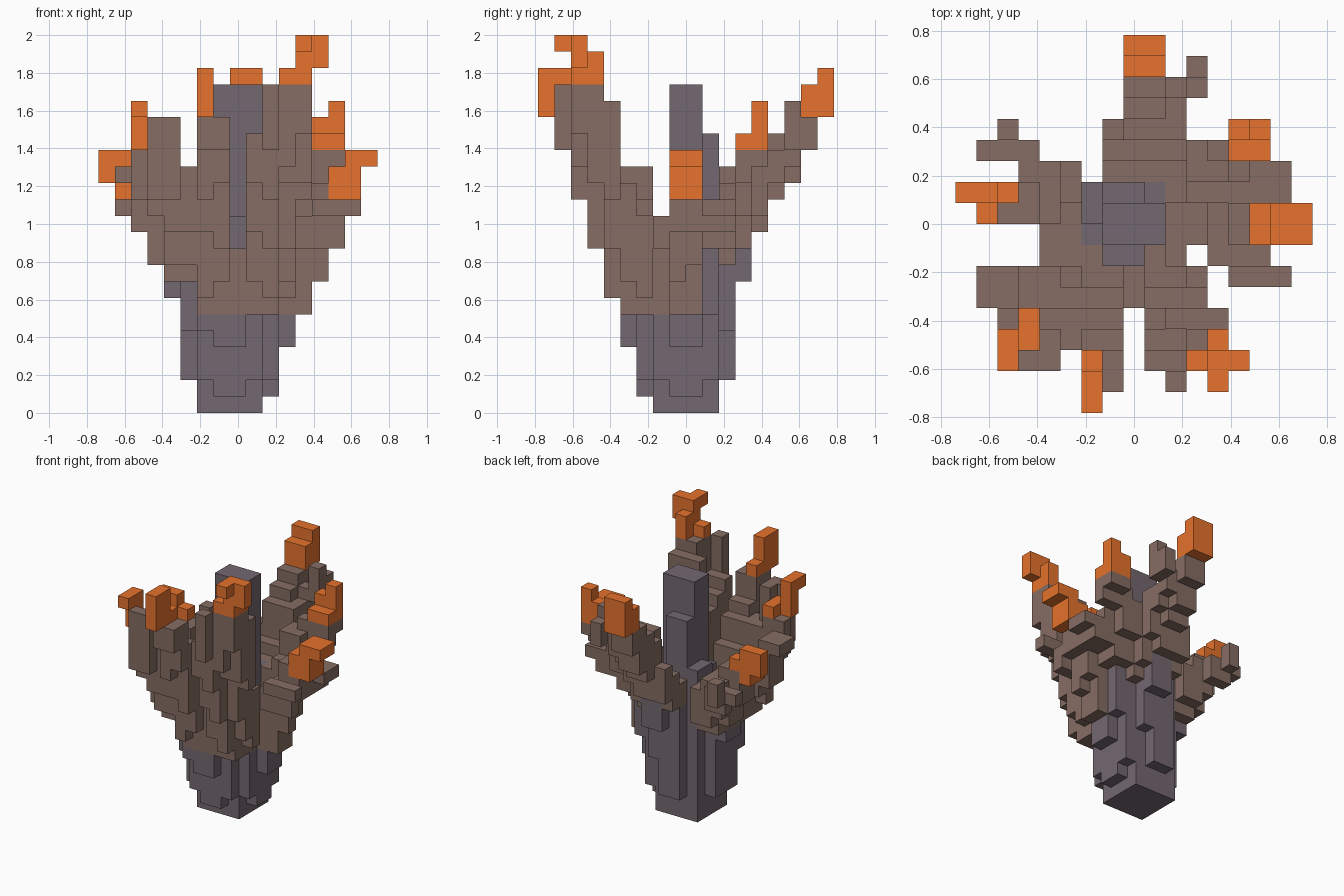
import bpy
import bmesh
from mathutils import Vector

if "Cube" in bpy.data.objects:
    bpy.data.objects.remove(bpy.data.objects["Cube"], do_unlink=True)

UNIT = 2 / 23                       # edge of one block
ORIGIN = Vector((-8.5, -9, 0))      # grid corner, in blocks


def make_material(name, colour):
    mat = bpy.data.materials.new(name)
    mat.use_nodes = True
    mat.diffuse_color = (*colour, 1)
    mat.node_tree.nodes["Principled BSDF"].inputs["Base Color"].default_value = (*colour, 1)
    return mat


grey = make_material("grey stone", (0.173, 0.136, 0.161))
brown = make_material("brown bark", (0.240, 0.153, 0.126))
orange = make_material("orange tip", (0.790, 0.170, 0.026))

owner = {}       # which part fills each block of the grid
materials = {}


def part(name, mat, *boxes):
    """Fill the grid with boxes: corner (x, y, z), then size (x, y, z)."""
    materials[name] = mat
    for x, y, z, w, d, h in boxes:
        for i in range(x, x + w):
            for j in range(y, y + d):
                for k in range(z, z + h):
                    owner[i, j, k] = name


# Limbs, from the trunk outwards
part("front_left_limb", brown,
     (5, 5, 8, 2, 1, 5), (5, 6, 8, 1, 1, 4), (4, 5, 8, 1, 2, 5),
     (3, 5, 9, 1, 1, 4), (3, 6, 10, 1, 1, 3), (4, 3, 11, 2, 2, 4),
     (4, 4, 9, 2, 1, 4), (3, 2, 13, 2, 1, 5), (4, 3, 13, 1, 1, 5),
     (3, 3, 12, 1, 2, 4), (2, 4, 13, 1, 1, 3), (2, 5, 11, 1, 2, 3),
     (1, 5, 14, 2, 2, 1))
part("front_limb", brown,
     (6, 5, 6, 3, 2, 4), (6, 5, 10, 2, 1, 3), (6, 6, 10, 2, 1, 1),
     (6, 7, 10, 1, 1, 1), (6, 4, 7, 1, 1, 8), (7, 4, 8, 1, 1, 7),
     (6, 3, 11, 1, 1, 5), (7, 3, 10, 1, 1, 6), (6, 2, 13, 1, 1, 5),
     (7, 2, 14, 1, 1, 4), (6, 1, 16, 1, 1, 2), (7, 1, 16, 1, 1, 2))
part("front_right_limb", brown,
     (8, 5, 6, 1, 2, 4), (9, 5, 6, 2, 1, 8), (9, 6, 6, 2, 1, 5),
     (9, 7, 10, 1, 1, 1), (11, 6, 7, 1, 1, 5), (11, 5, 8, 1, 1, 6),
     (9, 4, 8, 1, 1, 7), (10, 4, 7, 1, 1, 8), (11, 4, 10, 1, 1, 4),
     (9, 3, 11, 1, 1, 5), (10, 3, 10, 1, 1, 6), (10, 4, 13, 3, 1, 6),
     (9, 2, 14, 1, 1, 3), (10, 2, 13, 1, 1, 4), (11, 3, 14, 2, 1, 6),
     (11, 2, 15, 1, 1, 5), (12, 2, 17, 1, 1, 3), (10, 1, 16, 1, 1, 4))
part("right_limb", brown,
     (10, 7, 6, 1, 3, 4), (11, 8, 6, 2, 2, 4), (12, 8, 8, 2, 1, 4),
     (12, 9, 9, 2, 1, 3), (13, 8, 10, 1, 2, 4), (14, 8, 11, 1, 2, 2),
     (12, 7, 10, 3, 1, 2), (13, 6, 12, 3, 1, 1))
part("back_right_limb", brown,
     (10, 10, 9, 1, 2, 3), (11, 10, 10, 2, 2, 3), (12, 10, 11, 3, 2, 2),
     (12, 11, 12, 2, 1, 2), (15, 10, 12, 1, 2, 1), (11, 11, 12, 2, 2, 3),
     (12, 12, 14, 3, 1, 2), (13, 13, 15, 2, 1, 1))
part("back_limb", brown,
     (7, 11, 10, 4, 1, 2), (7, 12, 10, 4, 1, 3), (7, 13, 11, 3, 1, 3),
     (8, 13, 12, 3, 1, 4), (8, 14, 13, 2, 1, 4), (10, 14, 14, 1, 1, 2),
     (8, 15, 14, 2, 1, 4), (10, 15, 15, 1, 1, 2), (8, 16, 16, 2, 1, 2))
part("back_limb_sprig", brown, (11, 15, 16, 1, 1, 3), (11, 16, 16, 1, 1, 2))
part("left_limb", brown,
     (4, 7, 8, 2, 4, 3), (3, 9, 9, 2, 2, 4), (2, 9, 11, 2, 2, 3))
part("back_left_sprig", brown,
     (4, 10, 9, 2, 2, 3), (3, 11, 10, 2, 1, 3), (2, 12, 11, 2, 1, 2),
     (1, 12, 12, 1, 1, 1), (2, 13, 12, 1, 1, 2))

# Stone trunk with stepped buttresses, and the spire in the middle
part("trunk", grey,
     (6, 7, 0, 4, 4, 10), (10, 8, 1, 1, 2, 5), (10, 7, 2, 1, 4, 4),
     (10, 10, 6, 1, 1, 3), (11, 8, 4, 1, 2, 2), (11, 10, 6, 1, 1, 4),
     (6, 6, 2, 4, 1, 4), (7, 6, 1, 2, 1, 1), (7, 5, 4, 2, 1, 2),
     (6, 5, 5, 1, 1, 1), (5, 6, 5, 1, 1, 3), (5, 7, 2, 1, 3, 6),
     (4, 8, 7, 1, 2, 1), (7, 11, 2, 2, 1, 8), (9, 11, 5, 1, 1, 5),
     (8, 12, 8, 2, 1, 3))
part("spire", grey,
     (7, 8, 10, 3, 2, 10), (7, 10, 10, 2, 1, 7), (9, 10, 10, 1, 1, 2),
     (7, 7, 10, 2, 1, 2), (6, 8, 10, 1, 1, 1), (6, 9, 10, 1, 2, 3))

# Orange tips
part("front_left_tip", orange,
     (2, 2, 18, 1, 2, 1), (2, 3, 16, 1, 1, 2), (3, 3, 16, 1, 2, 1))
part("front_tip", orange, (6, 0, 18, 1, 2, 3), (6, 2, 18, 1, 1, 1))
part("front_right_tip", orange,
     (11, 2, 20, 2, 1, 1), (12, 3, 20, 1, 1, 2), (12, 2, 21, 2, 1, 2),
     (12, 1, 22, 1, 1, 1))
part("right_tip", orange, (14, 8, 13, 2, 2, 2), (15, 8, 15, 2, 2, 1))
part("back_right_tip", orange,
     (13, 12, 16, 2, 1, 1), (13, 13, 16, 1, 1, 2), (14, 13, 16, 1, 1, 3))
part("back_tip", orange, (8, 16, 18, 2, 1, 2), (8, 17, 18, 2, 1, 3))
part("left_tip", orange,
     (1, 9, 13, 1, 1, 2), (1, 10, 13, 1, 1, 2), (0, 10, 14, 3, 1, 1),
     (0, 10, 15, 2, 1, 1))


def exposed_faces(cell):
    """Yield the corners of each block side that has no neighbour."""
    centre = Vector(cell) + Vector((0.5, 0.5, 0.5))
    for axis in range(3):
        for sign in (-1, 1):
            out = Vector((0, 0, 0))
            out[axis] = sign
            near = tuple(int(c + o) for c, o in zip(cell, out))
            if near in owner:
                continue
            u = Vector((0, 0, 0))
            u[(axis + 1) % 3] = 1
            v = out.cross(u)
            yield [centre + (out + a) / 2 for a in (u + v, v - u, -u - v, u - v)]


# Build one mesh for each part, with only its outer faces
for name, mat in materials.items():
    bm = bmesh.new()
    for cell, who in owner.items():
        if who == name:
            for corners in exposed_faces(cell):
                bm.faces.new([bm.verts.new((c + ORIGIN) * UNIT) for c in corners])
    bmesh.ops.remove_doubles(bm, verts=bm.verts, dist=UNIT / 100)
    bmesh.ops.dissolve_limit(bm, angle_limit=0.01, verts=bm.verts, edges=bm.edges)
    mesh = bpy.data.meshes.new(name)
    bm.to_mesh(mesh)
    bm.free()
    mesh.materials.append(mat)
    bpy.context.collection.objects.link(bpy.data.objects.new(name, mesh))
